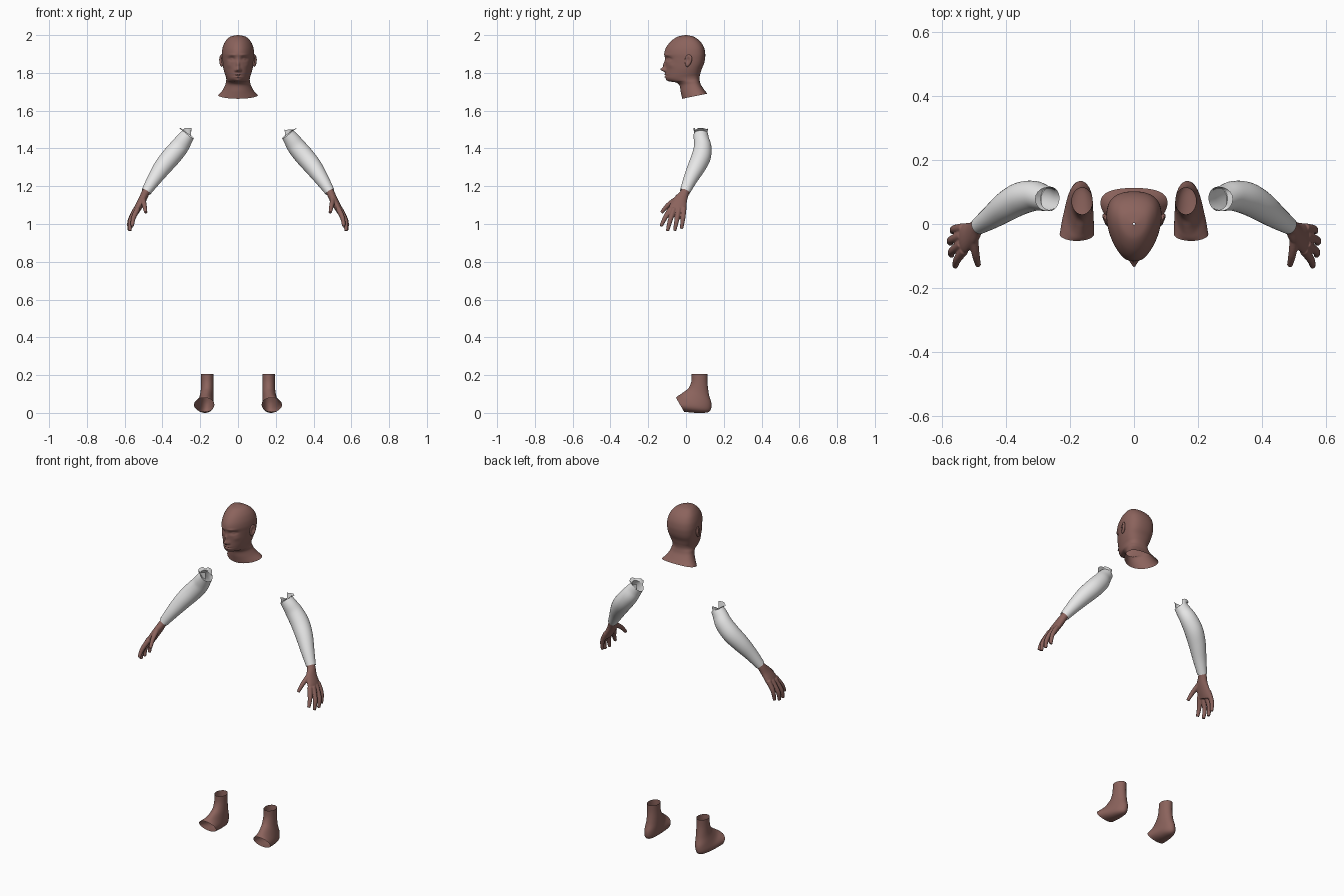
import bpy, bmesh, math, random
from mathutils import Vector, Matrix

cube = bpy.data.objects.get("Cube")
if cube:
    bpy.data.objects.remove(cube)
random.seed(4)


def material(name, rgb):
    m = bpy.data.materials.new(name)
    m.use_nodes = True
    m.diffuse_color = (*rgb, 1)
    bsdf = m.node_tree.nodes["Principled BSDF"]
    bsdf.inputs["Base Color"].default_value = (*rgb, 1)
    bsdf.inputs["Roughness"].default_value = 0.7
    return m


SKIN = material("brown skin", (0.26, 0.125, 0.108))
CLOTH = material("white cloth", (0.8, 0.8, 0.8))


def smooth_path(keys, steps):
    """Catmull-Rom interpolation through tuples of any length."""
    out = []
    for i in range(len(keys) - 1):
        a, b, c, d = (keys[max(0, min(len(keys) - 1, i + k))] for k in (-1, 0, 1, 2))
        for s in range(steps):
            t = s / steps
            out.append([q + 0.5 * t * (r - p + t * (2 * p - 5 * q + 4 * r - w + t * (3 * (q - r) + w - p)))
                        for p, q, r, w in zip(a, b, c, d)])
    out.append(list(keys[-1]))
    return out


def ring(centre, u, v, n, skew=0.0):
    pts = []
    for i in range(n):
        a = 2 * math.pi * i / n
        pts.append(centre + u * math.sin(a) + v * (math.cos(a) - skew * math.sin(a) ** 2))
    return pts


def loft(bm, rings, caps=False):
    rows = [[bm.verts.new(p) for p in r] for r in rings]
    n = len(rows[0])
    for a, b in zip(rows, rows[1:]):
        for i in range(n):
            j = (i + 1) % n
            bm.faces.new((a[i], a[j], b[j], b[i]))
    if caps:
        bm.faces.new(rows[0][::-1])
        bm.faces.new(rows[-1])


def tube(bm, keys, n, steps, caps=False):
    """Tube along keys (x, y, z, width radius, thickness radius), wide along y."""
    path = smooth_path(keys, steps)
    rings = []
    for i, k in enumerate(path):
        before, after = path[max(i - 1, 0)], path[min(i + 1, len(path) - 1)]
        d = (Vector(after[:3]) - Vector(before[:3])).normalized()
        wide = Vector((0, 1, 0))
        wide = (wide - d * wide.dot(d)).normalized()
        rings.append(ring(Vector(k[:3]), wide * k[3], d.cross(wide) * k[4], n))
    loft(bm, rings, caps)


def section(fy, fz, by, bz, x0, x1, n, skew=0.0):
    """Tilted ring given by its front point, back point and x range."""
    centre = Vector(((x0 + x1) / 2, (fy + by) / 2, (fz + bz) / 2))
    return ring(centre, Vector(((x1 - x0) / 2, 0, 0)),
                Vector((0, (fy - by) / 2, (fz - bz) / 2)), n, skew)


def finish(name, bm, mat, side=1):
    for v in bm.verts:
        v.co.x *= side
    bmesh.ops.recalc_face_normals(bm, faces=bm.faces)
    for f in bm.faces:
        f.smooth = True
    me = bpy.data.meshes.new(name)
    bm.to_mesh(me)
    bm.free()
    me.materials.append(mat)
    ob = bpy.data.objects.new(name, me)
    bpy.context.collection.objects.link(ob)
    return ob


# Head and neck: front y, z, back y, z, half width
HEAD = [(-.003, 2.0, .003, 2.0, .003), (-.045, 1.991, .042, 1.991, .042),
        (-.08, 1.967, .075, 1.967, .067), (-.105, 1.935, .095, 1.935, .081),
        (-.115, 1.905, .102, 1.9, .086), (-.112, 1.88, .1, 1.87, .085),
        (-.109, 1.85, .094, 1.845, .082), (-.108, 1.82, .083, 1.82, .077),
        (-.108, 1.79, .077, 1.8, .07), (-.104, 1.768, .073, 1.785, .064),
        (-.085, 1.755, .071, 1.77, .062), (-.055, 1.75, .073, 1.755, .064),
        (-.035, 1.735, .08, 1.735, .068), (-.028, 1.7, .097, 1.71, .083),
        (-.02, 1.663, .113, 1.69, .105)]
bm = bmesh.new()
loft(bm, [section(*k[:4], -k[4], k[4], 128, .3) for k in smooth_path(HEAD, 8)])

# Facial features: x, z, x spread, z spread, push towards the back
FACE = [(0, 1.818, .011, .011, -.026), (0, 1.842, .008, .018, -.012),
        (.013, 1.813, .006, .007, -.008), (.034, 1.874, .017, .010, .013),
        (.034, 1.873, .009, .006, -.007), (.03, 1.895, .02, .006, -.004),
        (.05, 1.84, .014, .014, -.004), (0, 1.792, .018, .004, -.007),
        (0, 1.786, .022, .0025, .004), (0, 1.779, .015, .005, -.007),
        (0, 1.76, .016, .008, -.006)]
for v in bm.verts:
    x, y, z = v.co
    if y < -.03 and z > 1.745:
        for fx, fz, sx, sz, push in FACE:
            v.co.y += push * math.exp(-((abs(x) - fx) / sx) ** 2 - ((z - fz) / sz) ** 2) * min(1, (-.03 - y) / .04)
finish("head", bm, SKIN)


def ear(name, side):
    bm = bmesh.new()
    bmesh.ops.create_uvsphere(bm, u_segments=24, v_segments=16, radius=1)
    for v in bm.verts:
        x, y, z = v.co
        if x > 0:
            v.co.x -= 1.1 * math.exp(-((y + .1) / .5) ** 2 - ((z - .1) / .55) ** 2)
        v.co.y *= 1 + .25 * z
    bm.transform(Matrix.Translation((.088, .012, 1.864)) @ Matrix.Rotation(-.35, 4, 'Z')
                 @ Matrix.Rotation(-.2, 4, 'X') @ Matrix.Diagonal((.011, .019, .033, 1)))
    finish(name, bm, SKIN, side)


SLEEVE = [(.262, .078, 1.475, .038, .036), (.285, .082, 1.445, .041, .043),
          (.313, .088, 1.405, .047, .049), (.355, .08, 1.355, .051, .051),
          (.4, .055, 1.3, .047, .047), (.445, .022, 1.235, .037, .037),
          (.487, -.006, 1.17, .027, .026)]


def torn_cuff(name, side):
    """Open ragged strip of cloth above the elbow."""
    bm = bmesh.new()
    rows = []
    count = 14
    for i in range(count + 1):
        a = -2.2 + 4.4 * i / count
        c, s = math.cos(a), math.sin(a)
        low = Vector((.266 + .027 * c, .078 + .034 * s, 1.477 + .018 * c))
        high = Vector((.27 + .04 * c, .078 + .038 * s, 1.502 + random.uniform(-.006, .008)))
        rows.append([bm.verts.new(p) for p in (low, low.lerp(high, .5), high)])
    for a, b in zip(rows, rows[1:]):
        for j in range(2):
            bm.faces.new((a[j], b[j], b[j + 1], a[j + 1]))
    finish(name, bm, CLOTH, side)


PALM = [(.478, .002, 1.187, .022, .02), (.492, -.01, 1.16, .025, .021),
        (.508, -.03, 1.125, .037, .021), (.53, -.044, 1.085, .046, .019),
        (.541, -.054, 1.058, .043, .013)]
# Thumb, then index to little finger: root, middle, tip
FINGERS = [((.503, -.045, 1.135), (.496, -.095, 1.1), (.488, -.13, 1.06)),
           ((.532, -.082, 1.08), (.554, -.112, 1.03), (.56, -.133, .988)),
           ((.54, -.063, 1.08), (.57, -.085, 1.015), (.572, -.098, .963)),
           ((.54, -.037, 1.08), (.573, -.05, 1.015), (.575, -.06, .964)),
           ((.535, -.012, 1.085), (.563, -.016, 1.03), (.568, -.024, .975))]


def hand(name, side):
    bm = bmesh.new()
    tube(bm, PALM, 24, 5, True)
    for root, mid, tip in FINGERS:
        keys = [(*p, r, r) for p, r in zip((root, mid, tip), (.015, .0125, .009))]
        tube(bm, keys, 14, 7, True)
    ob = finish(name, bm, SKIN, side)
    fuse = ob.modifiers.new("fuse", 'REMESH')
    fuse.mode = 'VOXEL'
    fuse.voxel_size = .003
    fuse.use_smooth_shade = True
    soft = ob.modifiers.new("soften", 'SMOOTH')
    soft.factor = .5
    soft.iterations = 6


# Foot cut off before the toes: front y, z, back y, z, x range
FOOT = [(.03, .205, .115, .205, .13, .195), (.028, .165, .114, .155, .13, .195),
        (.014, .132, .122, .095, .129, .198), (-.01, .112, .135, .045, .129, .205),
        (-.03, .098, .122, .006, .128, .214), (-.045, .088, .06, 0, .126, .225),
        (-.053, .08, -.01, .006, .125, .233)]

# Paired parts
for label, side in (("left", 1), ("right", -1)):
    ear(label + "_ear", side)
    bm = bmesh.new()
    tube(bm, SLEEVE, 28, 5)
    finish(label + "_sleeve", bm, CLOTH, side)
    torn_cuff(label + "_torn_cuff", side)
    hand(label + "_hand", side)
    bm = bmesh.new()
    loft(bm, [section(*k, 32) for k in smooth_path(FOOT, 5)])
    finish(label + "_foot", bm, SKIN, side)
